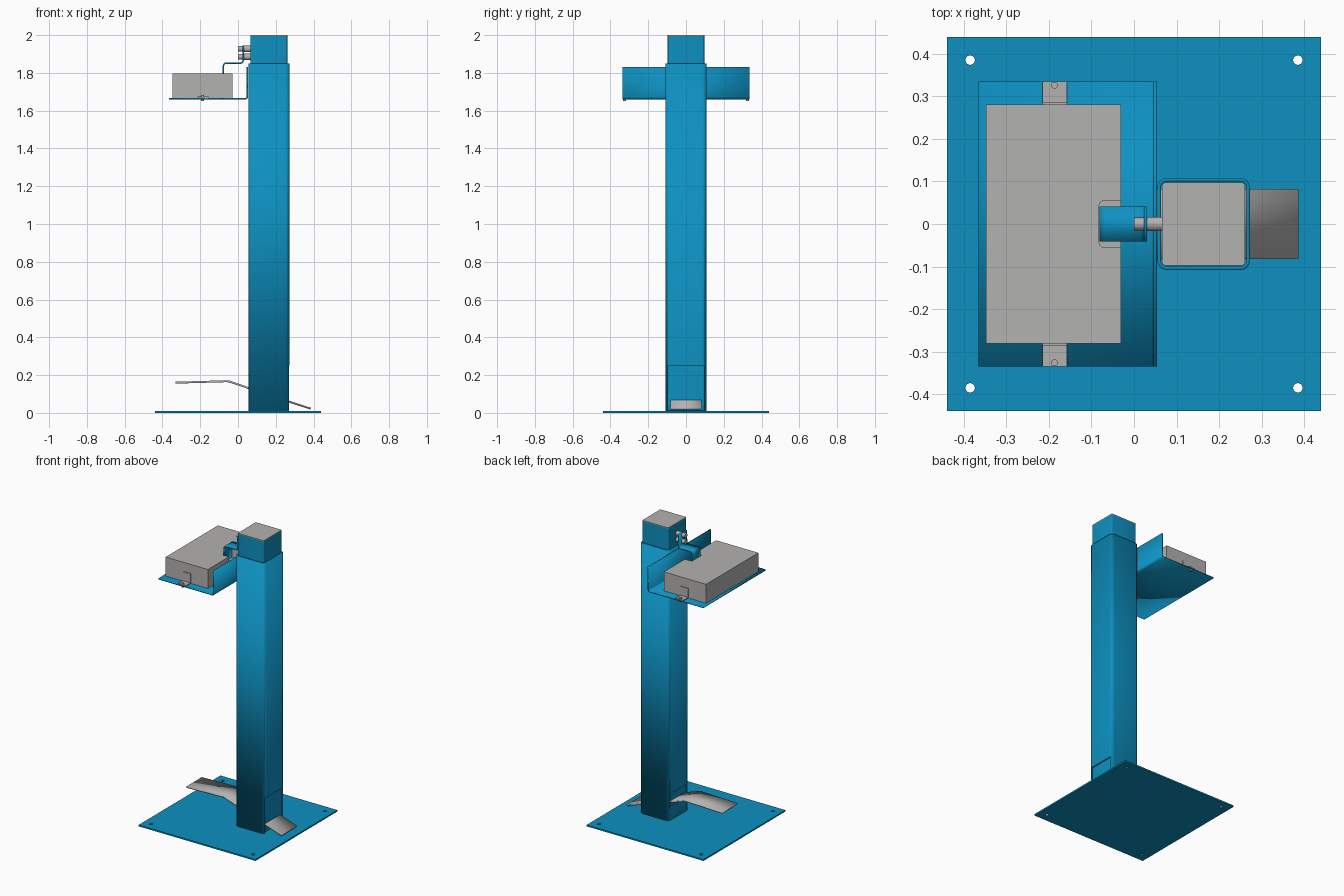
import bpy, bmesh
from mathutils import Matrix, Vector

old = bpy.data.objects.get("Cube")
if old:
    bpy.data.objects.remove(old, do_unlink=True)


def make_material(name, rgb):
    mat = bpy.data.materials.new(name)
    mat.use_nodes = True
    mat.diffuse_color = (*rgb, 1)
    mat.node_tree.nodes["Principled BSDF"].inputs["Base Color"].default_value = (*rgb, 1)
    return mat


BLUE = make_material("blue paint", (0.004, 0.28, 0.53))
GREY = make_material("light grey", (0.45, 0.445, 0.44))


def finish(name, bm, mat, smooth=False):
    bmesh.ops.recalc_face_normals(bm, faces=bm.faces)
    mesh = bpy.data.meshes.new(name)
    bm.to_mesh(mesh)
    bm.free()
    obj = bpy.data.objects.new(name, mesh)
    bpy.context.collection.objects.link(obj)
    mesh.materials.append(mat)
    if smooth:
        activate(obj)
        bpy.ops.object.shade_smooth_by_angle(angle=0.6)
    return obj


def activate(obj):
    bpy.ops.object.select_all(action="DESELECT")
    obj.select_set(True)
    bpy.context.view_layer.objects.active = obj


def block(name, lo, hi, mat, corner=0.0, hollow=False):
    """Box between two corners, with optional rounded upright edges."""
    lo, hi = Vector(lo), Vector(hi)
    bm = bmesh.new()
    bmesh.ops.create_cube(bm, size=1)
    bmesh.ops.scale(bm, vec=hi - lo, verts=bm.verts)
    bmesh.ops.translate(bm, vec=(lo + hi) / 2, verts=bm.verts)
    if corner:
        upright = [e for e in bm.edges
                   if (e.verts[0].co - e.verts[1].co).xy.length < 1e-5]
        bmesh.ops.bevel(bm, geom=upright, offset=corner, segments=5,
                        profile=0.5, affect="EDGES")
    if hollow:
        bm.normal_update()
        ends = [f for f in bm.faces if abs(f.normal.z) > 0.9]
        bmesh.ops.delete(bm, geom=ends, context="FACES_ONLY")
    return finish(name, bm, mat, corner > 0)


def rod(name, start, end, radius, mat, sides=24):
    start, end = Vector(start), Vector(end)
    axis = end - start
    bm = bmesh.new()
    turn = axis.to_track_quat("Z", "Y").to_matrix().to_4x4()
    bmesh.ops.create_cone(bm, cap_ends=True, segments=sides, radius1=radius,
                          radius2=radius, depth=axis.length,
                          matrix=Matrix.Translation((start + end) / 2) @ turn)
    return finish(name, bm, mat, True)


def bent_sheet(name, path, half_width, thickness, bend, mat):
    """Folded sheet metal following an x-z path, with rounded folds."""
    bm = bmesh.new()
    rows = [[bm.verts.new((x, y, z)) for y in (-half_width, half_width)] for x, z in path]
    for a, b in zip(rows, rows[1:]):
        bm.faces.new((a[0], a[1], b[1], b[0]))
    folds = [e for e in bm.edges if len(e.link_faces) == 2]
    bmesh.ops.bevel(bm, geom=folds, offset=bend, segments=4, profile=0.5, affect="EDGES")
    obj = finish(name, bm, mat, True)
    solid = obj.modifiers.new("thickness", "SOLIDIFY")
    solid.thickness, solid.offset = thickness, 0
    solid.use_even_offset = True
    return obj


def cut(obj, cutter):
    cutter.hide_render = True
    mod = obj.modifiers.new("cut", "BOOLEAN")
    mod.operation, mod.solver, mod.object = "DIFFERENCE", "EXACT", cutter
    activate(obj)
    bpy.ops.object.modifier_apply(modifier=mod.name)
    bpy.data.objects.remove(cutter, do_unlink=True)


# Base plate with four bolt holes
base = block("base_plate", (-0.44, -0.44, 0), (0.44, 0.44, 0.01), BLUE)
for x in (-0.385, 0.385):
    for y in (-0.385, 0.385):
        cut(base, rod("hole_cutter", (x, y, -0.05), (x, y, 0.05), 0.011, BLUE))

# Outer post: hollow tube with pedal openings on both sides
post = block("outer_post", (0.055, -0.108, 0.01), (0.272, 0.108, 1.85), BLUE, 0.022, True)
wall = post.modifiers.new("wall", "SOLIDIFY")
wall.thickness, wall.offset = 0.008, -1
activate(post)
bpy.ops.object.modifier_apply(modifier=wall.name)
cut(post, block("rear_opening", (0.24, -0.094, -0.02), (0.30, 0.094, 0.25), BLUE))
cut(post, block("pedal_opening", (0.03, -0.09, 0.10), (0.08, 0.09, 0.19), BLUE))

# Inner sliding post and its cap
block("inner_post", (0.066, -0.097, 0.012), (0.261, 0.097, 1.995), BLUE, 0.006)
block("post_cap", (0.066, -0.097, 1.995), (0.261, 0.097, 2.0), GREY, 0.006)

# Foot pedal running through the post
bent_sheet("foot_pedal", [(-0.33, 0.16), (-0.05, 0.168), (0.06, 0.13), (0.385, 0.022)],
           0.082, 0.01, 0.012, GREY)

# Tray with upright back
bent_sheet("tray", [(-0.365, 1.664), (0.05, 1.664), (0.05, 1.83)], 0.335, 0.008, 0.01, BLUE)

# Dispenser case with a notch for the pressing arm
case = block("dispenser_case", (-0.348, -0.281, 1.668), (-0.03, 0.281, 1.797), GREY)
cut(case, block("notch_cutter", (-0.082, -0.055, 1.74), (0.03, 0.055, 1.85), GREY, 0.012))

# Mounting tabs and screws at both ends of the case
for side, label in ((-1, "front"), (1, "back")):
    tab = [sorted((side * a, side * b)) for a, b in ((0.28, 0.335), (0.28, 0.286))]
    block(label + "_tab_foot", (-0.215, tab[0][0], 1.668), (-0.157, tab[0][1], 1.674), GREY)
    block(label + "_tab_upright", (-0.215, tab[1][0], 1.668), (-0.157, tab[1][1], 1.735), GREY)
    y = side * 0.326
    rod(label + "_tab_screw", (-0.187, y, 1.652), (-0.187, y, 1.682), 0.008, GREY)

# Pressing arm folded from sheet
bent_sheet("pressing_arm", [(-0.077, 1.745), (-0.077, 1.852), (0.027, 1.852), (0.027, 1.945)],
           0.041, 0.008, 0.014, BLUE)

# Bolts and spacers fixing the arm to the inner post
for z, label in ((1.885, "lower"), (1.927, "upper")):
    rod(label + "_bolt_head", (0.0, 0, z), (0.024, 0, z), 0.015, GREY)
    rod(label + "_spacer", (0.03, 0, z), (0.067, 0, z), 0.017, GREY)
